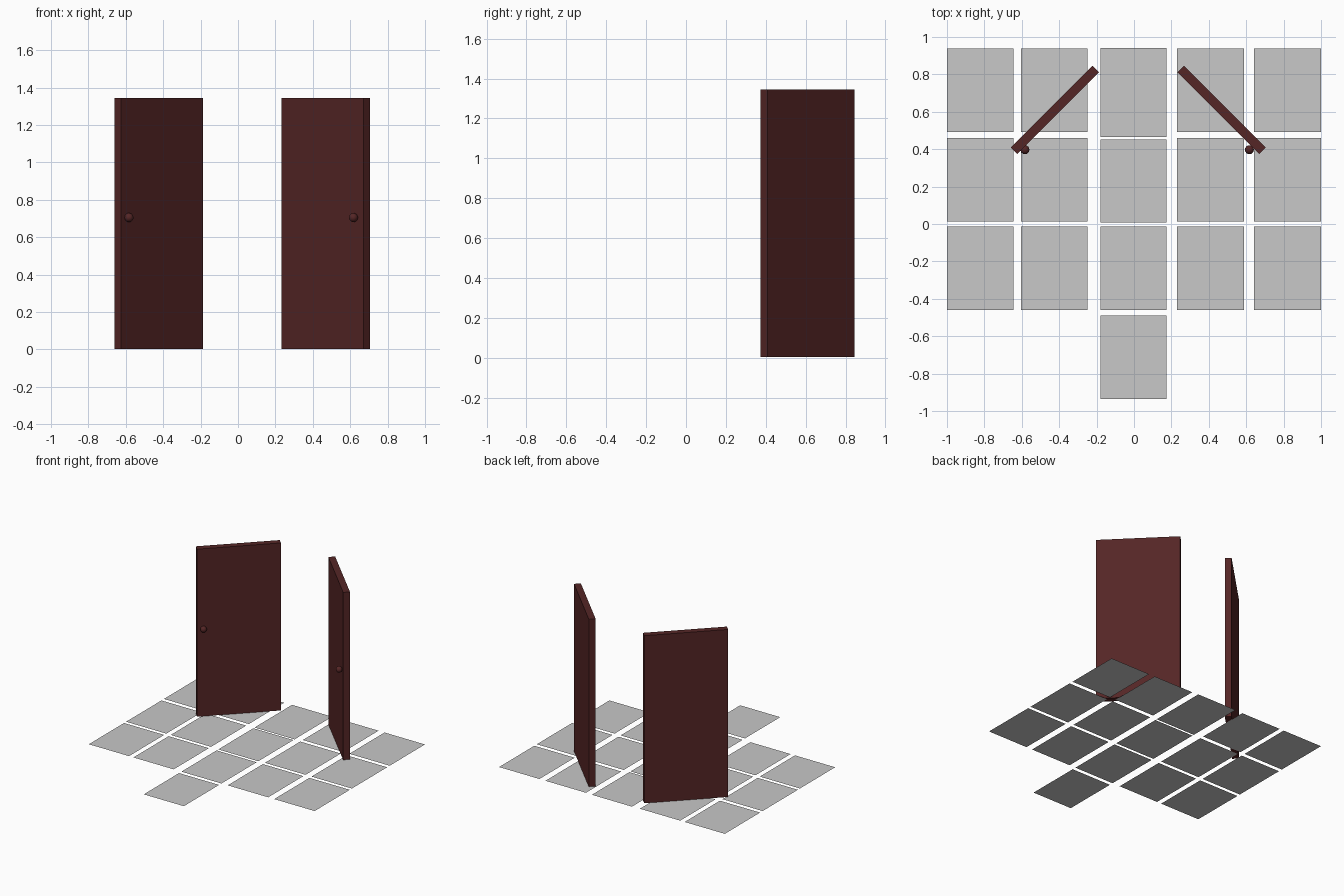
import bpy, math
from mathutils import Vector

if "Cube" in bpy.data.objects:
    bpy.data.objects.remove(bpy.data.objects["Cube"])


def material(name, rgb):
    m = bpy.data.materials.new(name)
    m.diffuse_color = (*rgb, 1)
    m.use_nodes = True
    m.node_tree.nodes["Principled BSDF"].inputs["Base Color"].default_value = m.diffuse_color
    return m


stone = material("grey tile", (0.58, 0.58, 0.58))
wood = material("dark red wood", (0.09, 0.019, 0.019))


def tile(name, x0, x1, y0, y1):
    me = bpy.data.meshes.new(name)
    me.from_pydata([(x0, y0, 0), (x1, y0, 0), (x1, y1, 0), (x0, y1, 0)], [], [(0, 1, 2, 3)])
    me.materials.append(stone)
    bpy.context.collection.objects.link(bpy.data.objects.new(name, me))


# Floor tiles: four side columns of three, middle column of four
rows = [(0.491, 0.937), (0.013, 0.459), (-0.459, -0.014)]
for x0, x1 in [(-1, -0.644), (-0.605, -0.248), (0.23, 0.589), (0.642, 1)]:
    for y0, y1 in rows:
        tile("floor_tile", x0, x1, y0, y1)
for y0, y1 in [(0.466, 0.941), (0.007, 0.451), (-0.459, -0.014), (-0.935, -0.489)]:
    tile("middle_tile", -0.18, 0.175, y0, y1)

# Two open doors, each turned 45 degrees, with a round knob on the front
Z0, Z1 = 0.003, 1.344
for side, cx, angle in [("left", -0.4235, 45), ("right", 0.469, -45)]:
    a = math.radians(angle)
    centre = Vector((cx, 0.61, (Z0 + Z1) / 2))
    bpy.ops.mesh.primitive_cube_add(size=1, location=centre, rotation=(0, 0, a))
    door = bpy.context.object
    door.name = side + "_door"
    door.scale = (0.618, 0.05, Z1 - Z0)
    door.data.materials.append(wood)

    kx = -0.583 if side == "left" else 0.617
    bpy.ops.mesh.primitive_uv_sphere_add(segments=16, ring_count=10, radius=0.024,
                                         location=(kx, 0.397, 0.705))
    knob = bpy.context.object
    knob.name = side + "_knob"
    knob.data.materials.append(wood)
    bpy.ops.object.shade_smooth_by_angle()
